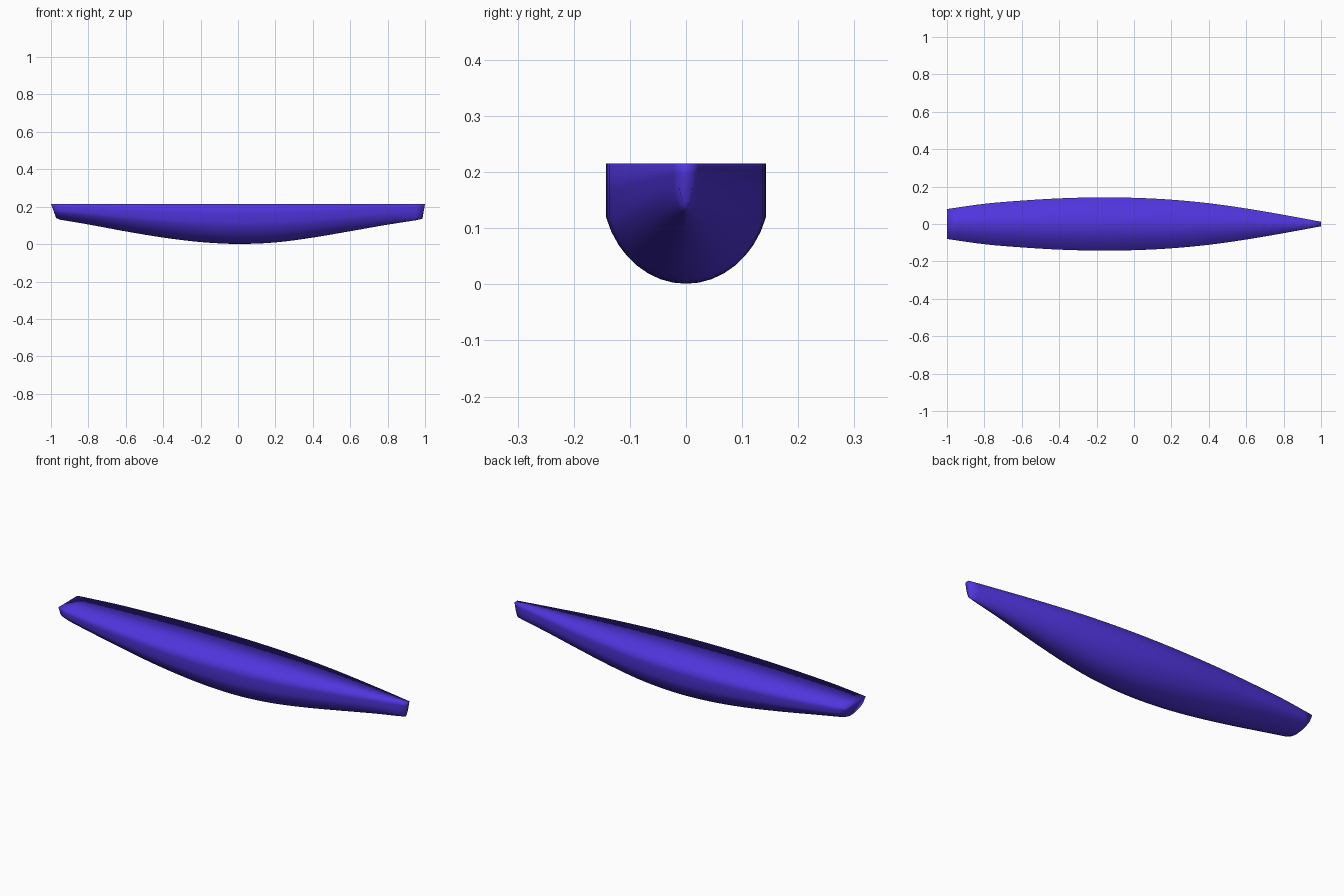
import bpy, bmesh, math

if "Cube" in bpy.data.objects:
    bpy.data.objects.remove(bpy.data.objects["Cube"])

# Design stations, evenly spaced from stern (x = -1) to bow (x = 1)
HALF_BEAM = [0.080, 0.108, 0.125, 0.137, 0.142, 0.140, 0.130, 0.111, 0.083, 0.049, 0.012]
KEEL = [0.139, 0.105, 0.068, 0.035, 0.011, 0.001, 0.009, 0.035, 0.069, 0.104, 0.135]
DECK_Z = 0.215
STATIONS = 40
BILGE_STEPS = 8


def smooth(vals, x):
    """Catmull-Rom interpolation of evenly spaced values over x in [-1, 1]."""
    n = len(vals) - 1
    u = (x + 1) / 2 * n
    i = min(int(u), n - 1)
    t = u - i
    p1, p2 = vals[i], vals[i + 1]
    p0 = vals[i - 1] if i > 0 else 2 * p1 - p2
    p3 = vals[i + 2] if i < n - 1 else 2 * p2 - p1
    return 0.5 * (2 * p1 + (p2 - p0) * t + (2 * p0 - 5 * p1 + 4 * p2 - p3) * t * t
                  + (3 * p1 - p0 - 3 * p2 + p3) * t ** 3)


def half_section(beam, keel):
    """Upright topside, then a rounded bilge down to the keel."""
    chine = DECK_Z - 0.46 * (DECK_Z - keel)
    pts = [(beam, DECK_Z), (beam, (DECK_Z + chine) / 2)]
    t0 = 0.3
    for k in range(BILGE_STEPS + 1):
        t = t0 + (math.pi / 2 - t0) * k / BILGE_STEPS
        drop = (math.sin(t) - math.sin(t0)) / (1 - math.sin(t0))
        pts.append((beam * math.cos(t) / math.cos(t0), chine - (chine - keel) * drop))
    pts[-1] = (0.0, keel)
    return pts


# Hull: cross-sections lofted along x, with raked transom and stem
bm = bmesh.new()
rings = []
for s in range(STATIONS + 1):
    x = -1 + 2 * s / STATIONS
    keel = max(0.0, smooth(KEEL, x))
    half = half_section(smooth(HALF_BEAM, x), keel)
    rake = 0.028 if s == 0 else -0.014 if s == STATIONS else 0.0
    ring = half + [(-y, z) for y, z in reversed(half[:-1])]
    rings.append([bm.verts.new((x + rake * (DECK_Z - z) / (DECK_Z - keel), y, z))
                  for y, z in ring])

# Skin and flat deck strips (the ring closes across the top)
count = len(rings[0])
for a, b in zip(rings, rings[1:]):
    for j in range(count):
        k = (j + 1) % count
        bm.faces.new((a[j], a[k], b[k], b[j]))

# Transom and stem caps
bm.faces.new(rings[0])
bm.faces.new(rings[-1])
bmesh.ops.recalc_face_normals(bm, faces=bm.faces)

mesh = bpy.data.meshes.new("hull")
bm.to_mesh(mesh)
bm.free()
for p in mesh.polygons:
    p.use_smooth = True
hull = bpy.data.objects.new("hull", mesh)
bpy.context.collection.objects.link(hull)

# Blue-violet paint
paint = bpy.data.materials.new("hull_paint")
paint.diffuse_color = (0.08, 0.035, 0.72, 1)
paint.use_nodes = True
paint.node_tree.nodes["Principled BSDF"].inputs["Base Color"].default_value = paint.diffuse_color
mesh.materials.append(paint)
